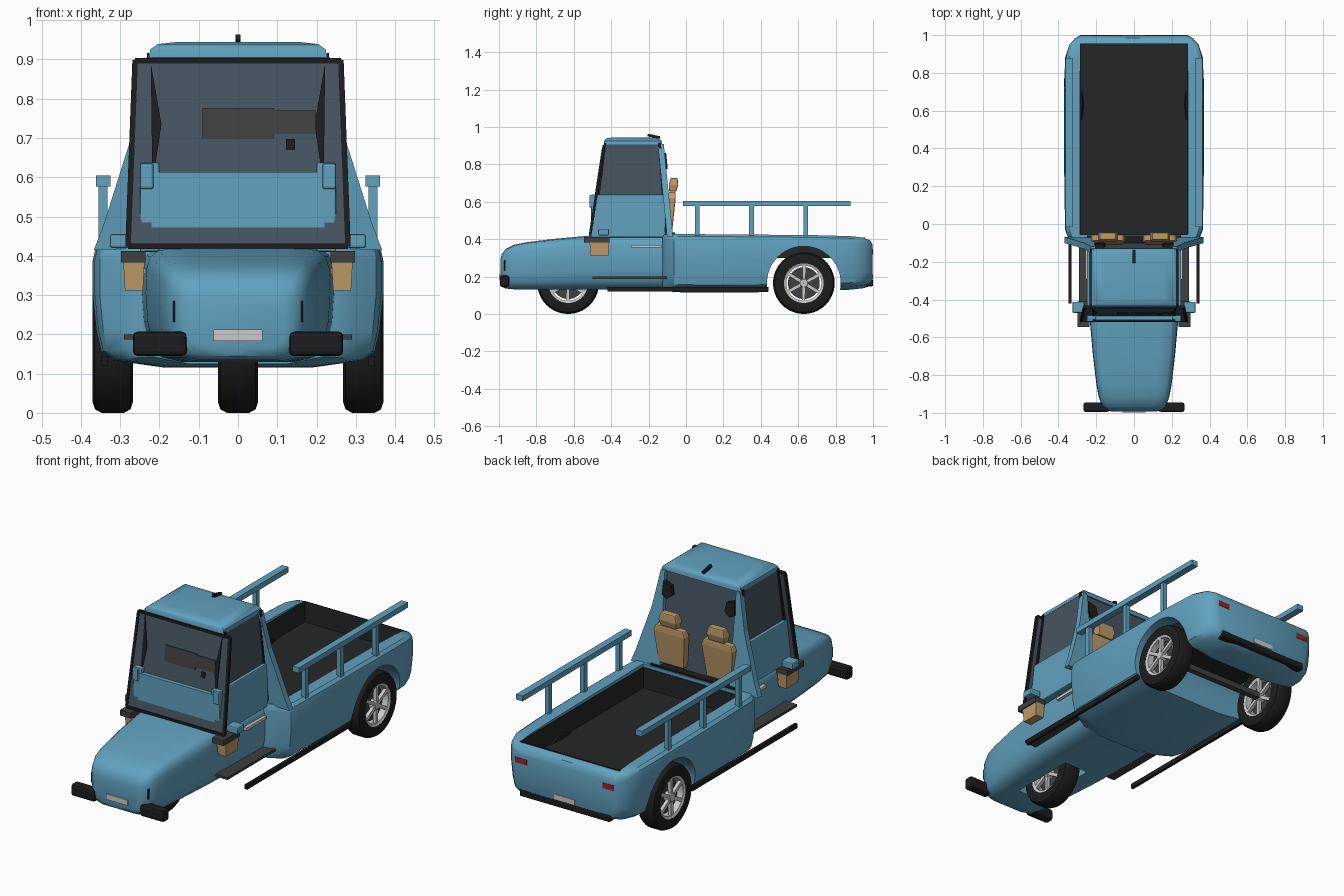
import bpy, bmesh, math
from mathutils import Vector

if "Cube" in bpy.data.objects:
    bpy.data.objects.remove(bpy.data.objects["Cube"])


def mat(name, rgb):
    m = bpy.data.materials.new(name)
    m.diffuse_color = (*rgb, 1)
    m.use_nodes = True
    m.node_tree.nodes["Principled BSDF"].inputs["Base Color"].default_value = m.diffuse_color
    return m


BLUE = mat("blue_paint", (0.12, 0.36, 0.52))
BLACK = mat("black_trim", (0.012, 0.012, 0.013))
DARK = mat("dark_liner", (0.018, 0.019, 0.02))
GLASS = mat("smoked_glass", (0.06, 0.09, 0.12))
TAN = mat("tan", (0.52, 0.33, 0.14))
RED = mat("red_lens", (0.35, 0.015, 0.02))
GREY = mat("dark_grey", (0.05, 0.05, 0.05))


def finish(bm, name, m=None, smooth=None, bevel=0):
    bmesh.ops.recalc_face_normals(bm, faces=bm.faces)
    me = bpy.data.meshes.new(name)
    bm.to_mesh(me)
    bm.free()
    ob = bpy.data.objects.new(name, me)
    bpy.context.collection.objects.link(ob)
    if m:
        me.materials.append(m)
    if bevel:
        b = ob.modifiers.new("bevel", 'BEVEL')
        b.width, b.segments = bevel, 2
    if smooth:
        shade(ob, smooth)
    return ob


def shade(ob, deg):
    bpy.ops.object.select_all(action='DESELECT')
    ob.select_set(True)
    bpy.context.view_layer.objects.active = ob
    bpy.ops.object.shade_smooth_by_angle(angle=math.radians(deg))


def skin(rings, name, m=None, caps=True, loop=False, **k):
    """Bridge equal-length point rings into one surface."""
    bm = bmesh.new()
    vs = [[bm.verts.new(p) for p in r] for r in rings]
    n = len(vs[0])
    for a, b in zip(vs, vs[1:] + (vs[:1] if loop else [])):
        for i in range(n):
            j = (i + 1) % n
            bm.faces.new((a[i], a[j], b[j], b[i]))
    if caps and not loop:
        bm.faces.new(vs[0])
        bm.faces.new(vs[-1])
    return finish(bm, name, m, **k)


def rect(x0, x1, y0, y1, z):
    return [(x0, y0, z), (x1, y0, z), (x1, y1, z), (x0, y1, z)]


def box(name, x0, x1, y0, y1, z0, z1, m=None, **k):
    return skin([rect(x0, x1, y0, y1, z0), rect(x0, x1, y0, y1, z1)], name, m, **k)


def pair(name, x0, x1, *a, **k):
    box(name + "_right", x0, x1, *a, **k)
    box(name + "_left", -x1, -x0, *a, **k)


def beam(name, p, q, w, m=None, **k):
    """Square bar between two points."""
    p, q = Vector(p), Vector(q)
    d = (q - p).normalized()
    u = d.cross(Vector((0, 1, 0)) if abs(d.y) < .8 else Vector((1, 0, 0))).normalized() * w / 2
    v = d.cross(u)
    return skin([[c + u + v, c - u + v, c - u - v, c + u - v] for c in (p, q)], name, m, **k)


def lathe(name, prof, cx, cy, cz, m=None, seg=40, closed=True):
    rings = []
    for i in range(seg):
        a = 2 * math.pi * i / seg
        rings.append([(cx + x, cy + r * math.cos(a), cz + r * math.sin(a)) for r, x in prof])
    return skin(rings, name, m, loop=True, smooth=35)


def section(half, y, w, zb, zt):
    pts = [(fx * w, y, zb + fz * (zt - zb)) for fx, fz in half]
    return pts + [(-x, yy, z) for x, yy, z in reversed(pts[1:-1])]


def cut(ob, cutter):
    b = ob.modifiers.new("cut", 'BOOLEAN')
    b.operation, b.solver, b.object = 'DIFFERENCE', 'EXACT', cutter
    bpy.context.view_layer.objects.active = ob
    bpy.ops.object.modifier_apply(modifier=b.name)
    bpy.data.objects.remove(cutter)


def drum(x0, x1, y, z, r, n=48):
    ring = lambda x: [(x, y + r * math.cos(2 * math.pi * i / n), z + r * math.sin(2 * math.pi * i / n))
                      for i in range(n)]
    return skin([ring(x0), ring(x1)], "cutter")


# nose and cab base
half = [(0, 0), (.6, 0), (.8, .04), (.92, .15), (.98, .35), (1, .6), (.99, .82), (.95, .92), (.86, .98), (.6, 1), (0, 1)]
nose = skin([section(half, *s) for s in [
    (-.993, .12, .165, .29), (-.985, .145, .145, .32), (-.965, .168, .136, .347), (-.92, .186, .132, .37),
    (-.85, .199, .13, .384), (-.7, .217, .13, .402), (-.5, .235, .13, .42), (-.1, .245, .13, .425)]], "nose_body", BLUE)
cut(nose, drum(-.07, .07, -.63, .165, .185))
shade(nose, 40)

# load bed body with open top and wheel arches
half = [(0, 0), (.5, 0), (.86, .06), (.94, .13), (.975, .3), (1, .6), (1, .88), (.985, .96), (.94, 1), (0, 1)]
bed = skin([section(half, *s) for s in [
    (-.125, .25, .125, .425), (-.1, .30, .122, .426), (-.065, .352, .118, .427), (-.03, .365, .116, .427),
    (.3, .37, .115, .425), (.7, .37, .12, .421), (.88, .365, .13, .416), (.95, .342, .138, .408),
    (.985, .31, .15, .393), (.998, .285, .168, .37)]], "bed_body", BLUE)
cut(bed, box("cutter", -.285, .285, -.055, .955, .30, .6))
cut(bed, drum(-.6, .6, .63, .165, .197))
shade(bed, 35)

# bed liner
bm = bmesh.new()
vs = [[bm.verts.new(p) for p in rect(-.284, .284, -.054, .954, z)] for z in (.301, .41)]
bm.faces.new(vs[0])
for i in range(4):
    bm.faces.new((vs[0][i], vs[0][i - 1], vs[1][i - 1], vs[1][i]))
liner = finish(bm, "bed_liner", DARK)
sol = liner.modifiers.new("thickness", 'SOLIDIFY')
sol.thickness, sol.offset = .006, 0

# wheels
tyre = [(.106, -.046), (.138, -.051), (.156, -.045), (.165, -.028), (.165, .028), (.156, .045), (.138, .051), (.106, .046)]
rim = [(.094, -.04), (.107, -.046), (.107, .046), (.094, .04)]
hub = [(.001, -.045), (.02, -.045), (.026, -.036), (.026, .036), (.02, .045), (.001, .045)]
for tag, x, y in (("front", 0, -.63), ("rear_right", .319, .63), ("rear_left", -.319, .63)):
    lathe(tag + "_tyre", tyre, x, y, .165, BLACK)
    lathe(tag + "_rim", rim, x, y, .165)
    lathe(tag + "_hub", hub, x, y, .165, seg=20)
    lathe(tag + "_brake_disc", [(.001, -.012), (.085, -.012), (.085, .012), (.001, .012)], x, y, .165, GREY)
    for s in (-1, 1):
        for i in range(6):
            a = math.pi * i / 3 + .5
            c, d = math.cos(a), math.sin(a)
            beam(f"{tag}_spoke", (x + s * .033, y + .02 * c, .165 + .02 * d),
                 (x + s * .033, y + .098 * c, .165 + .098 * d), .018)
beam("rear_axle", (-.3, .63, .165), (.3, .63, .165), .03, GREY)

# cab: glasshouse, door tub, roof
skin([rect(-.243, .243, -.495, -.1, .42), rect(-.224, .224, -.43, -.138, .92)], "cab_glass", GLASS)
pair("door", .2, .25, -.507, -.11, .41, .638, BLUE, bevel=.006)
box("dash_panel", -.22, .22, -.509, -.46, .44, .613, BLUE)
pair("dash_end", .215, .25, -.517, -.47, .57, .635, BLUE, bevel=.006)
skin([rect(-.226, .226, -.44, -.128, .905), rect(-.224, .224, -.438, -.13, .925),
      rect(-.205, .205, -.425, -.142, .939), rect(-.16, .16, -.39, -.17, .944)], "roof", BLUE, smooth=40)
beam("antenna", (0, -.205, .957), (0, -.14, .943), .014, BLACK)


# windscreen with black frame, and parts lying on it
def sy(z):
    return -.517 + (z - .42) * .154


def on_screen(name, pts, m, t=.006, lift=.004):
    skin([[(x, sy(z) - lift + o, z) for x, z in pts] for o in (0, t)], name, m)


on_screen("windscreen", [(-.285, .42), (.285, .42), (.265, .9), (-.265, .9)], GLASS, .01, 0)
corners = [(-.28, .424), (.28, .424), (.262, .897), (-.262, .897)]
for i in range(4):
    (xa, za), (xb, zb) = corners[i - 1], corners[i]
    beam("windscreen_frame", (xa, sy(za) + .004, za), (xb, sy(zb) + .004, zb), .014, BLACK)
on_screen("mirror_panel", [(-.09, .697), (.09, .697), (.09, .776), (-.09, .776)], GREY)
on_screen("visor_panel", [(.09, .71), (.197, .71), (.197, .77), (.09, .77)], GREY)
on_screen("screen_sensor", [(.122, .67), (.145, .67), (.145, .698), (.122, .698)], BLACK)

for s, tag in ((1, "right"), (-1, "left")):
    on_screen("inner_pillar_" + tag, [(s * .222, .89), (s * .195, .735), (s * .218, .58)], BLACK)
    # rear cab wing flaring down to the bed
    ry = lambda z: -.13 + (.9 - z) * .1
    wing = [(.2, .42), (.367, .415), (.342, .48), (.266, .72), (.228, .91), (.205, .91)]
    skin([[(s * x, ry(z) + o, z) for x, z in wing] for o in (-.02, .012)], "cab_wing_" + tag, BLUE)
    beam("rear_pillar_" + tag, (s * .242, -.108, .44), (s * .224, -.142, .915), .016, BLACK)
    beam("window_frame_" + tag, (s * .243, -.485, .5), (s * .226, -.432, .915), .012, BLACK)
    on_rear = [(.15, .8), (.18, .775), (.21, .79), (.205, .86), (.16, .845)]
    skin([[(s * x, ry(z) + o, z) for x, z in on_rear] for o in (0, .02)], "rear_flap_" + tag, BLACK)
    # seat back and headrest, leaning backwards
    c = s * .138
    skin([rect(c - .072, c + .072, -.115, -.073, .45), rect(c - .09, c + .09, -.098, -.055, .62),
          rect(c - .078, c + .078, -.09, -.056, .652)], "seat_back_" + tag, TAN, bevel=.006)
    skin([rect(c - .045, c + .045, -.09, -.052, .655), rect(c - .052, c + .052, -.092, -.042, .69),
          rect(c - .042, c + .042, -.082, -.045, .727)], "headrest_" + tag, TAN, bevel=.005)
    # headlamp with tapered lens
    a, b = sorted((s * .238, s * .292))
    skin([rect(a + .004, b - .004, -.51, -.415, .312), rect(a, b, -.516, -.41, .385)], "headlamp_" + tag, TAN)
    # bed side rail
    for y in (.06, .35, .64):
        x0, x1 = sorted((s * .332, s * .355))
        box("rail_post_" + tag, x0, x1, y - .013, y + .013, .41, .585, BLUE)
box("rear_glass_sill", -.25, .25, -.1, -.06, .415, .435, BLACK)
pair("side_rail", .325, .362, -.016, .88, .577, .605, BLUE)
pair("headlamp_bracket", .235, .298, -.545, -.41, .383, .412, GREY)
pair("wing_mirror", .262, .326, -.47, -.412, .42, .455, BLUE, bevel=.006)
pair("door_handle", .238, .256, -.295, -.13, .355, .37)
pair("running_board", .2, .29, -.5, -.105, .187, .2, GREY)
pair("side_bar", .332, .347, -.42, .44, .121, .145, BLACK)

# bumpers, plates and lights
pair("front_bumper", .13, .268, -.995, -.945, .145, .207, BLACK, bevel=.012)
box("front_plate", -.062, .062, -.999, -.98, .183, .212)
pair("nose_slit", .16, .166, -.972, -.93, .232, .285, BLACK)
box("rear_bumper", -.26, .26, .96, 1.0, .148, .185, BLACK, bevel=.006)
box("rear_plate", -.06, .06, .985, 1.001, .187, .212)
pair("tail_light", .218, .285, .96, 1.0, .318, .346, RED)
